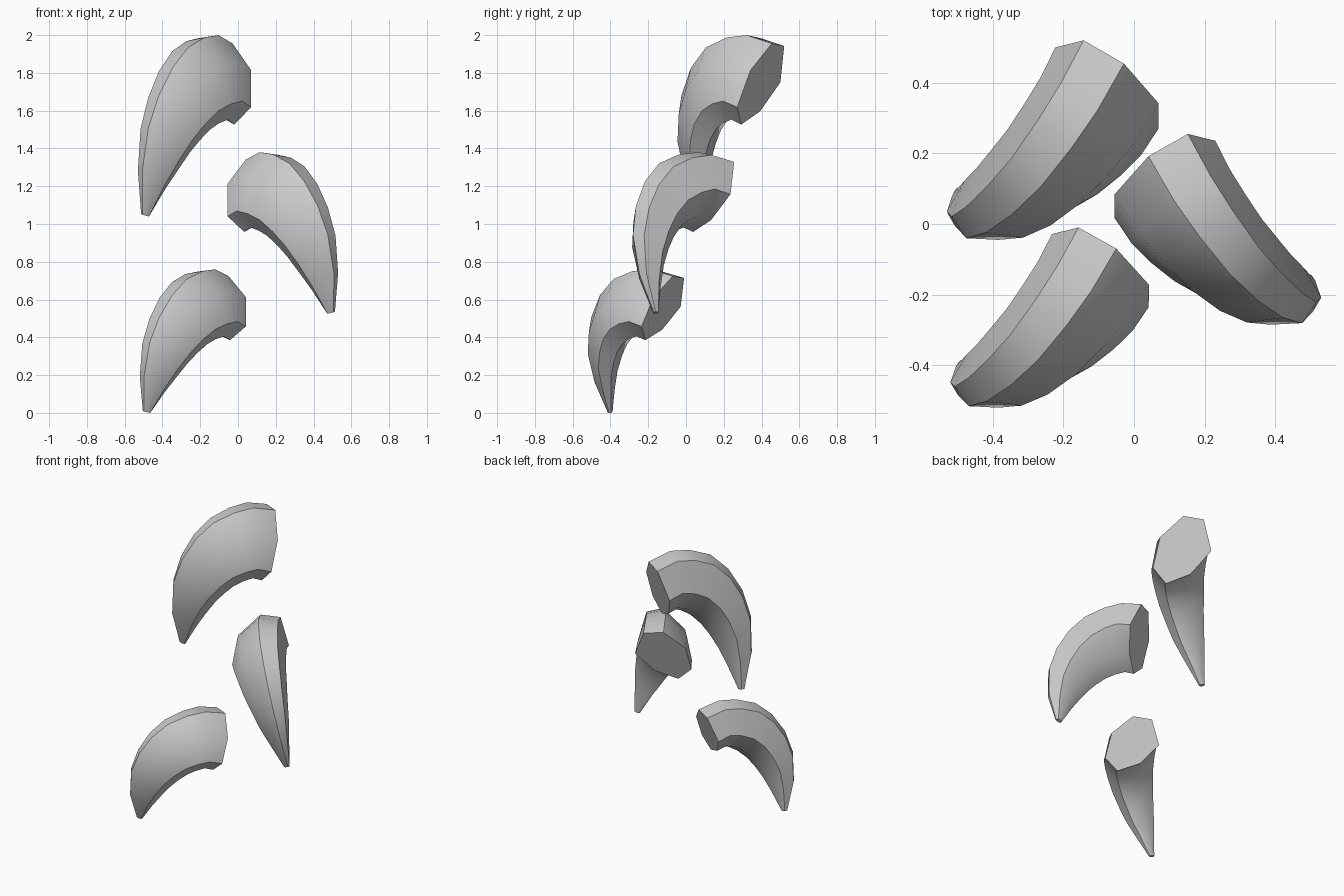
import bpy, bmesh, math
from mathutils import Vector

if "Cube" in bpy.data.objects:
    bpy.data.objects.remove(bpy.data.objects["Cube"])

# Plane of the claw's curve: D = growth direction at base, E = bend direction, N = sideways
N = Vector((.784, -.564, -.26)).normalized()
D = Vector((-.49, -.82, .30)).normalized()
E = N.cross(D).normalized()

# Seven-sided cross-section: (sideways, outer-to-inner)
SECTION = [(-.196, -.164), (-.068, -.215), (.114, -.11), (.205, .08),
           (.143, .2), (-.03, .172), (-.2, .05)]

# Rings: outer edge point, inner edge point, sideways scale
RINGS = [((0, -.21), (0, .205), 1), ((.16, -.207), (.067, .2), .97),
         ((.28, -.155), (.12, .24), .92), ((.40, -.06), (.163, .293), .85),
         ((.475, .08), (.2, .37), .77), ((.51, .25), (.222, .45), .66),
         ((.50, .43), (.24, .56), .53), ((.42, .65), (.247, .68), .33),
         ((.285, .853), (.25, .845), .10)]


def claw_points():
    pts = []
    for o, i, s in RINGS:
        o, i = Vector(o), Vector(i)
        mid, half = (o + i) / 2, (i - o) / 2
        for n, q in SECTION:
            p = mid + half * (q / .21)
            pts.append(D * p.x + E * p.y + N * (n * s))
    return pts


def make_claw(name, lo, hi, flip=False):
    pts = claw_points()
    if flip:
        pts = [Vector((-p.x, p.y, p.z)) for p in pts]
    # Fit the claw into its own box
    mn = [min(p[a] for p in pts) for a in range(3)]
    mx = [max(p[a] for p in pts) for a in range(3)]
    bm = bmesh.new()
    vs = [bm.verts.new([lo[a] + (p[a] - mn[a]) / (mx[a] - mn[a]) * (hi[a] - lo[a])
                        for a in range(3)]) for p in pts]
    k = len(SECTION)
    for r in range(len(RINGS) - 1):
        for j in range(k):
            a, b = r * k + j, r * k + (j + 1) % k
            bm.faces.new((vs[a], vs[b], vs[b + k], vs[a + k]))
    # Flat base and blunt tip
    bm.faces.new(vs[:k])
    bm.faces.new(vs[-k:])
    bmesh.ops.recalc_face_normals(bm, faces=bm.faces)
    me = bpy.data.meshes.new(name)
    bm.to_mesh(me)
    bm.free()
    ob = bpy.data.objects.new(name, me)
    bpy.context.collection.objects.link(ob)
    bpy.ops.object.select_all(action='DESELECT')
    ob.select_set(True)
    bpy.context.view_layer.objects.active = ob
    bpy.ops.object.shade_smooth_by_angle(angle=math.radians(42))


make_claw("upper_claw", (-.53, -.045, 1.04), (.07, .52, 2.0))
make_claw("middle_claw", (-.055, -.285, .525), (.53, .255, 1.38), flip=True)
make_claw("lower_claw", (-.52, -.52, 0), (.042, -.01, .76))
